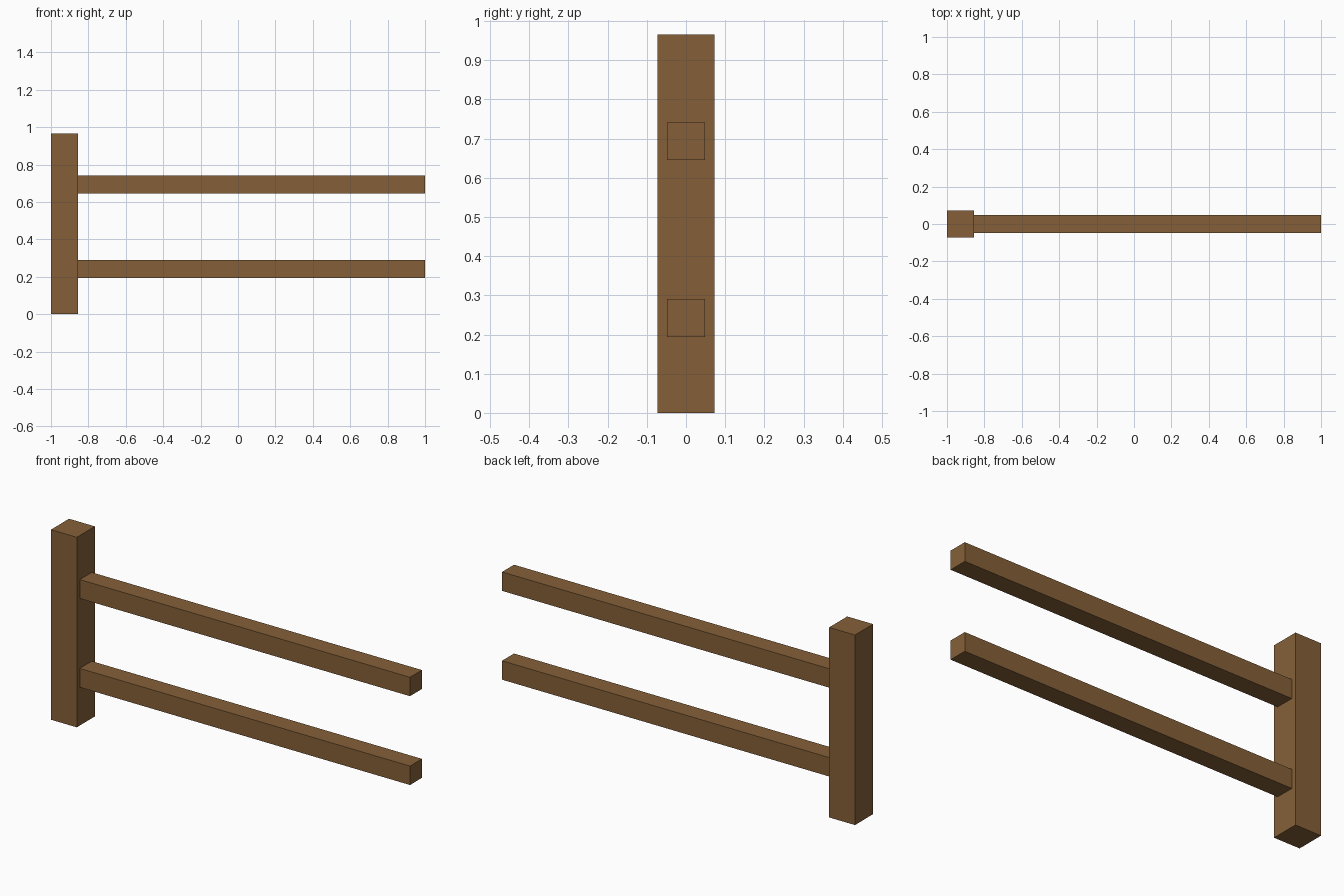
import bpy

if "Cube" in bpy.data.objects:
    bpy.data.objects.remove(bpy.data.objects["Cube"])

wood = bpy.data.materials.new("brown_wood")
wood.diffuse_color = (0.235, 0.118, 0.04, 1)
wood.use_nodes = True
wood.node_tree.nodes["Principled BSDF"].inputs["Base Color"].default_value = wood.diffuse_color


def box(name, low, high):
    """Axis-aligned wooden beam between two corners."""
    center = [(a + b) / 2 for a, b in zip(low, high)]
    bpy.ops.mesh.primitive_cube_add(size=1, location=center)
    obj = bpy.context.object
    obj.name = name
    obj.scale = [b - a for a, b in zip(low, high)]
    bpy.ops.object.transform_apply(location=False, rotation=False, scale=True)
    obj.data.materials.append(wood)
    return obj


POST = 0.145   # post thickness
RAIL = 0.096   # rail thickness

# Upright post at the left end
box("fence_post", (-1, -POST / 2, 0), (-1 + POST, POST / 2, 0.965))

# Two rails running from the post's inner face
for name, z in (("lower_rail", 0.242), ("upper_rail", 0.693)):
    box(name, (-1 + POST, -RAIL / 2, z - RAIL / 2), (1, RAIL / 2, z + RAIL / 2))
